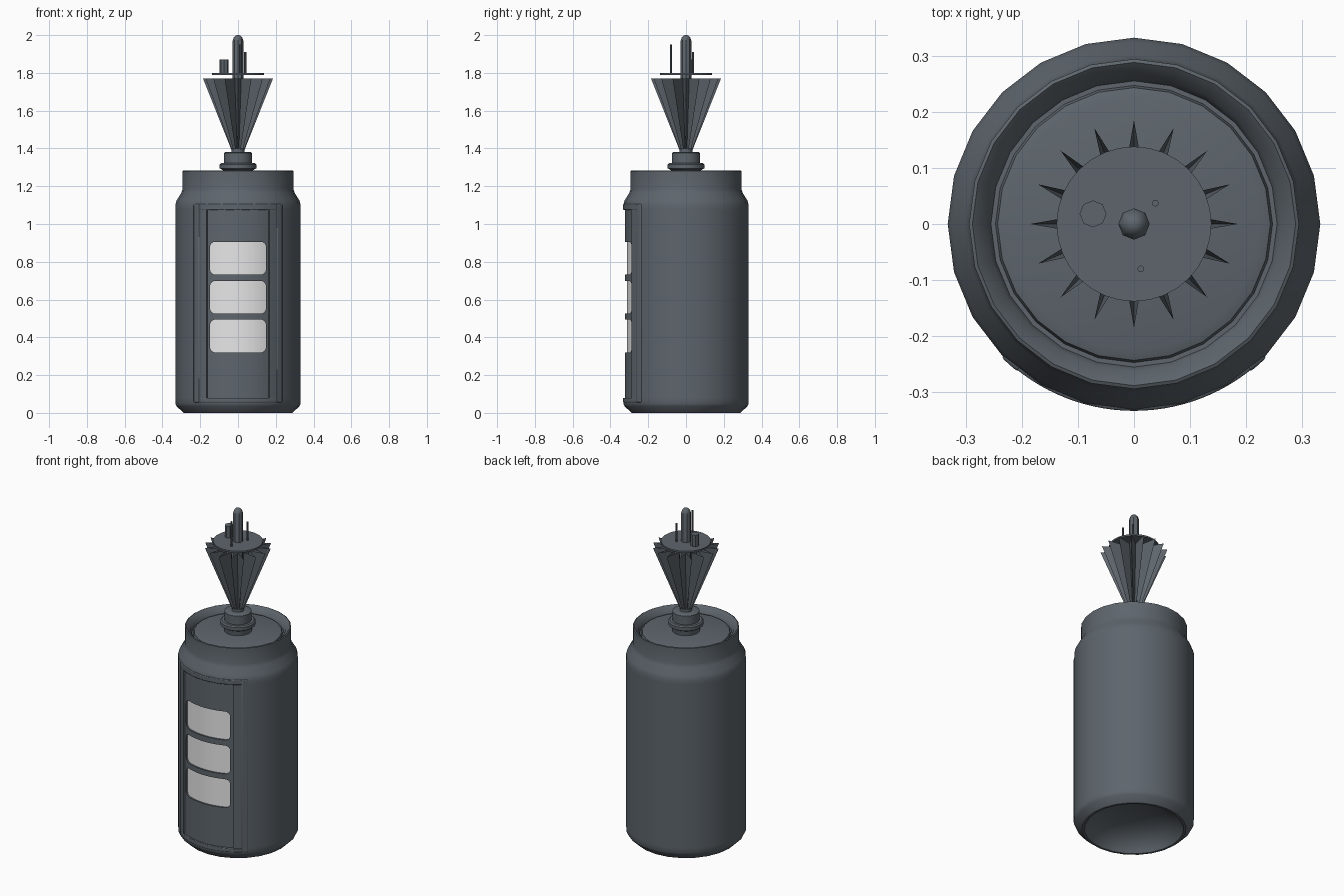
import bpy, bmesh
from math import sin, cos, pi, radians

cube = bpy.data.objects.get("Cube")
if cube:
    bpy.data.objects.remove(cube, do_unlink=True)


def material(name, rgb):
    m = bpy.data.materials.new(name)
    m.use_nodes = True
    m.diffuse_color = (*rgb, 1)
    m.node_tree.nodes["Principled BSDF"].inputs["Base Color"].default_value = (*rgb, 1)
    return m


DARK = material("slate grey", (0.11, 0.13, 0.15))
LIGHT = material("light grey", (0.8, 0.8, 0.8))


def finish(bm, name, mat=DARK, smooth=40):
    bmesh.ops.recalc_face_normals(bm, faces=bm.faces)
    mesh = bpy.data.meshes.new(name)
    bm.to_mesh(mesh)
    bm.free()
    mesh.materials.append(mat)
    ob = bpy.data.objects.new(name, mesh)
    bpy.context.collection.objects.link(ob)
    bpy.ops.object.select_all(action='DESELECT')
    ob.select_set(True)
    bpy.context.view_layer.objects.active = ob
    if smooth:
        bpy.ops.object.shade_smooth_by_angle(angle=radians(smooth))
    return ob


def lathe(name, profile, sides, at=(0, 0), skip=None, mat=DARK):
    """Turn (radius, height) points around a vertical axis; skip(ring, side) leaves holes."""
    bm = bmesh.new()
    rings = []
    for r, z in profile:
        rings.append([bm.verts.new((at[0] + r * sin(2 * pi * i / sides),
                                    at[1] - r * cos(2 * pi * i / sides), z))
                      for i in range(sides)])
    for k in range(len(rings) - 1):
        for i in range(sides):
            if skip and skip(k, i):
                continue
            j = (i + 1) % sides
            bm.faces.new((rings[k][i], rings[k][j], rings[k + 1][j], rings[k + 1][i]))
    bm.faces.new(rings[0])
    bm.faces.new(rings[-1])
    return finish(bm, name, mat)


def arc_block(name, a0, a1, z0, z1, r0, r1, mat=DARK, bevel=0):
    """Curved slab around the can axis; angles in degrees from the front."""
    n = max(2, round(abs(a1 - a0) / 3))
    bm = bmesh.new()
    rows = []
    for i in range(n + 1):
        a = radians(a0 + (a1 - a0) * i / n)
        rows.append([bm.verts.new((r * sin(a), -r * cos(a), z))
                     for r, z in ((r0, z0), (r1, z0), (r1, z1), (r0, z1))])
    for p, q in zip(rows, rows[1:]):
        for k in range(4):
            bm.faces.new((p[k], p[(k + 1) % 4], q[(k + 1) % 4], q[k]))
    bm.faces.new(rows[0])
    bm.faces.new(rows[-1])
    ob = finish(bm, name, mat)
    if bevel:
        mod = ob.modifiers.new("bevel", 'BEVEL')
        mod.width, mod.segments = bevel, 2
        mod.limit_method, mod.angle_limit = 'ANGLE', radians(40)
    return ob


# Can body with domed underside, recessed lid and a window left open at the front
WIN_LOW, WIN_HIGH = 0.08, 1.075
can = [(0.08, 0.11), (0.17, 0.09), (0.24, 0.05), (0.265, 0.015), (0.275, 0), (0.288, 0),
       (0.325, 0.035), (0.332, 0.05), (0.332, WIN_LOW), (0.332, WIN_HIGH), (0.332, 1.1),
       (0.325, 1.125), (0.3, 1.165), (0.294, 1.185), (0.294, 1.28), (0.288, 1.283),
       (0.262, 1.26), (0.255, 1.235), (0.247, 1.235), (0.243, 1.25), (0.225, 1.256)]
window_ring = can.index((0.332, WIN_LOW))
lathe("can_body", can, 24, skip=lambda k, i: k == window_ring and i in (0, 1, 22, 23))

# Window frame
for side, s in (("left", 1), ("right", -1)):
    arc_block(f"frame_{side}_inner", 30 * s, 38.5 * s, 0.06, 1.1, 0.305, 0.332)
    arc_block(f"frame_{side}_rib", 38 * s, 45 * s, 0.055, 1.105, 0.31, 0.335, bevel=0.006)
arc_block("frame_top", -39, 39, WIN_HIGH, 1.105, 0.305, 0.333, bevel=0.004)
arc_block("frame_bottom", -39, 39, 0.055, WIN_LOW, 0.305, 0.333, bevel=0.004)

# Recessed panel with three rounded openings, each backed by a light plate
panel = arc_block("window_panel", -30.5, 30.5, 0.07, 1.085, 0.3, 0.323)
for n, z in enumerate((0.407, 0.612, 0.819)):
    bm = bmesh.new()
    bmesh.ops.create_cube(bm, size=1)
    bmesh.ops.scale(bm, vec=(0.296, 0.2, 0.174), verts=bm.verts)
    bmesh.ops.translate(bm, vec=(0, -0.32, z), verts=bm.verts)
    depth_edges = [e for e in bm.edges if abs(e.verts[0].co.y - e.verts[1].co.y) > 0.1]
    bmesh.ops.bevel(bm, geom=depth_edges, offset=0.028, segments=5, profile=0.5,
                    affect='EDGES')
    cutter = finish(bm, "opening_cutter", smooth=0)
    cutter.hide_render = True
    mod = panel.modifiers.new("opening", 'BOOLEAN')
    mod.operation, mod.solver, mod.object = 'DIFFERENCE', 'EXACT', cutter
    bpy.context.view_layer.objects.active = panel
    bpy.ops.object.modifier_apply(modifier=mod.name)
    bpy.data.objects.remove(cutter, do_unlink=True)
    arc_block(f"light_plate_{n + 1}", -28.5, 28.5, z - 0.093, z + 0.093, 0.305, 0.313, LIGHT)

# Collar on the lid
lathe("collar", [(0.075, 1.25), (0.08, 1.285), (0.097, 1.295), (0.097, 1.315), (0.09, 1.322),
                 (0.075, 1.322), (0.075, 1.375), (0.068, 1.38), (0.034, 1.38),
                 (0.034, 1.4)], 24)

# Pleated cone, open at the top
FOLDS = 16
bm = bmesh.new()
low, high = [], []
for i in range(2 * FOLDS):
    a = pi * i / FOLDS
    r_low, r_high = (0.025, 0.088) if i % 2 else (0.036, 0.185)
    low.append(bm.verts.new((r_low * sin(a), -r_low * cos(a), 1.395)))
    high.append(bm.verts.new((r_high * sin(a), -r_high * cos(a), 1.77)))
for i in range(2 * FOLDS):
    j = (i + 1) % (2 * FOLDS)
    bm.faces.new((low[i], low[j], high[j], high[i]))
finish(bm, "pleated_cone", smooth=0)

# Top disc and the posts standing on it
lathe("top_disc", [(0.138, 1.79), (0.138, 1.8)], 32)
lathe("centre_post", [(0.028, 1.39), (0.028, 1.97), (0.022, 1.988), (0.012, 1.998),
                      (0.004, 2.0)], 8)
for name, r, x, y, top in (("short_post", 0.024, -0.073, 0.018, 1.87),
                           ("rear_pin", 0.006, 0.038, 0.037, 1.91),
                           ("front_pin", 0.006, 0.012, -0.08, 1.95)):
    lathe(name, [(r, 1.795), (r, top)], 8, at=(x, y))
